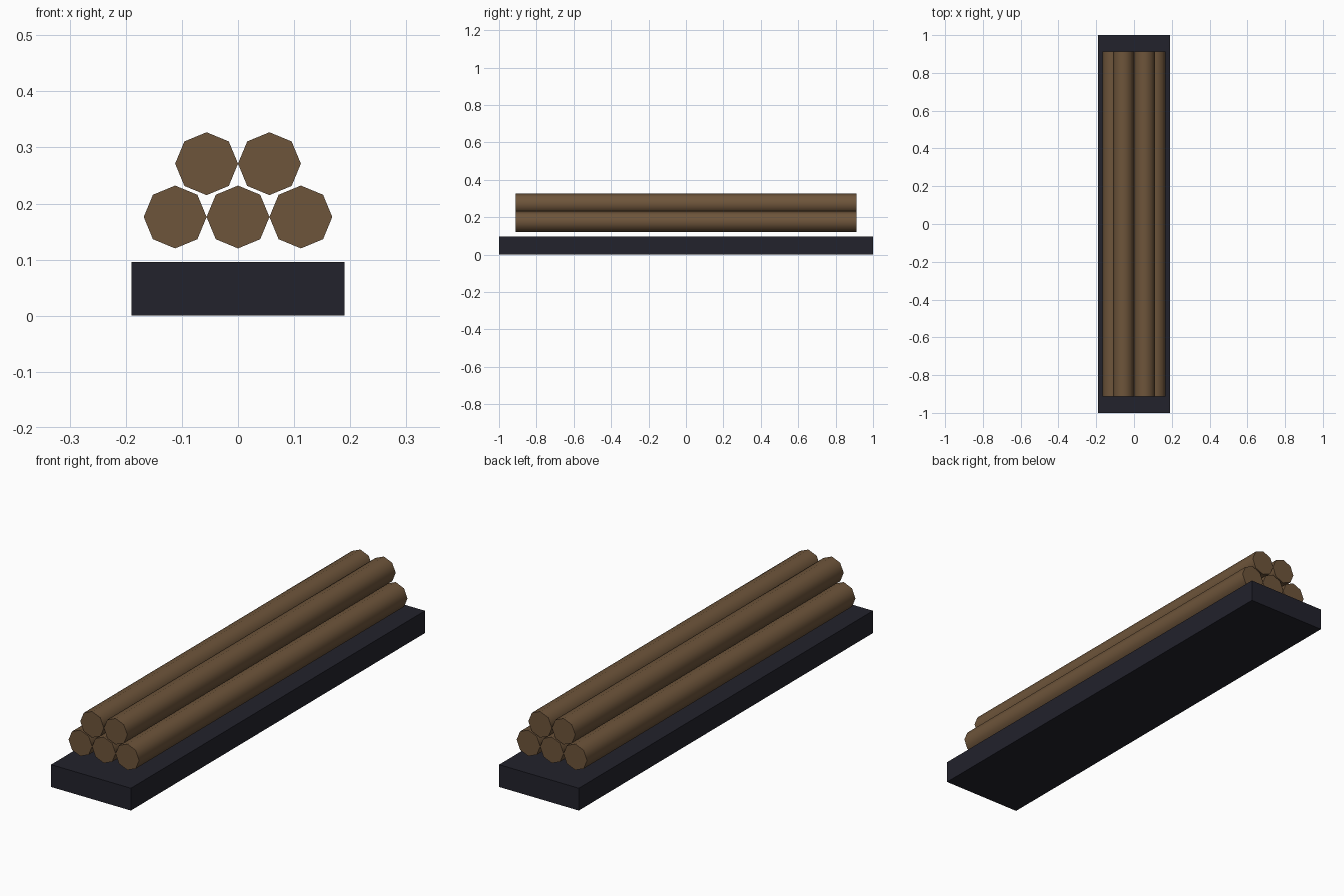
import bpy
import math

cube = bpy.data.objects.get("Cube")
if cube:
    bpy.data.objects.remove(cube, do_unlink=True)


def make_material(name, rgb):
    mat = bpy.data.materials.new(name)
    mat.use_nodes = True
    color = (*rgb, 1.0)
    mat.diffuse_color = color
    bsdf = next(n for n in mat.node_tree.nodes if n.type == "BSDF_PRINCIPLED")
    bsdf.inputs["Base Color"].default_value = color
    return mat


wood = make_material("brown wood", (0.155, 0.09, 0.043))
dark = make_material("dark slate", (0.016, 0.016, 0.025))

RADIUS = 0.056
LOG_LENGTH = 1.825
BASE_SIZE = (0.38, 2.0, 0.096)

# Base slab
bpy.ops.mesh.primitive_cube_add(size=1, location=(0, 0, BASE_SIZE[2] / 2))
base = bpy.context.object
base.name = "base_slab"
base.scale = BASE_SIZE
bpy.ops.object.transform_apply(location=False, rotation=False, scale=True)
base.data.materials.append(dark)


# Eight-sided log lying along y
def add_log(name, x, z):
    bpy.ops.mesh.primitive_cylinder_add(
        vertices=8, radius=RADIUS, depth=LOG_LENGTH,
        location=(x, 0, z), rotation=(math.pi / 2, 0, 0))
    log = bpy.context.object
    log.name = name
    log.data.materials.append(wood)
    bpy.ops.object.shade_smooth_by_angle(angle=math.radians(60))


# Stacked rows: three logs below, two nested above
for row, count, z in (("lower", 3, 0.176), ("upper", 2, 0.271)):
    for i in range(count):
        add_log(f"{row}_log_{i + 1}", (2 * i - count + 1) * RADIUS, z)
